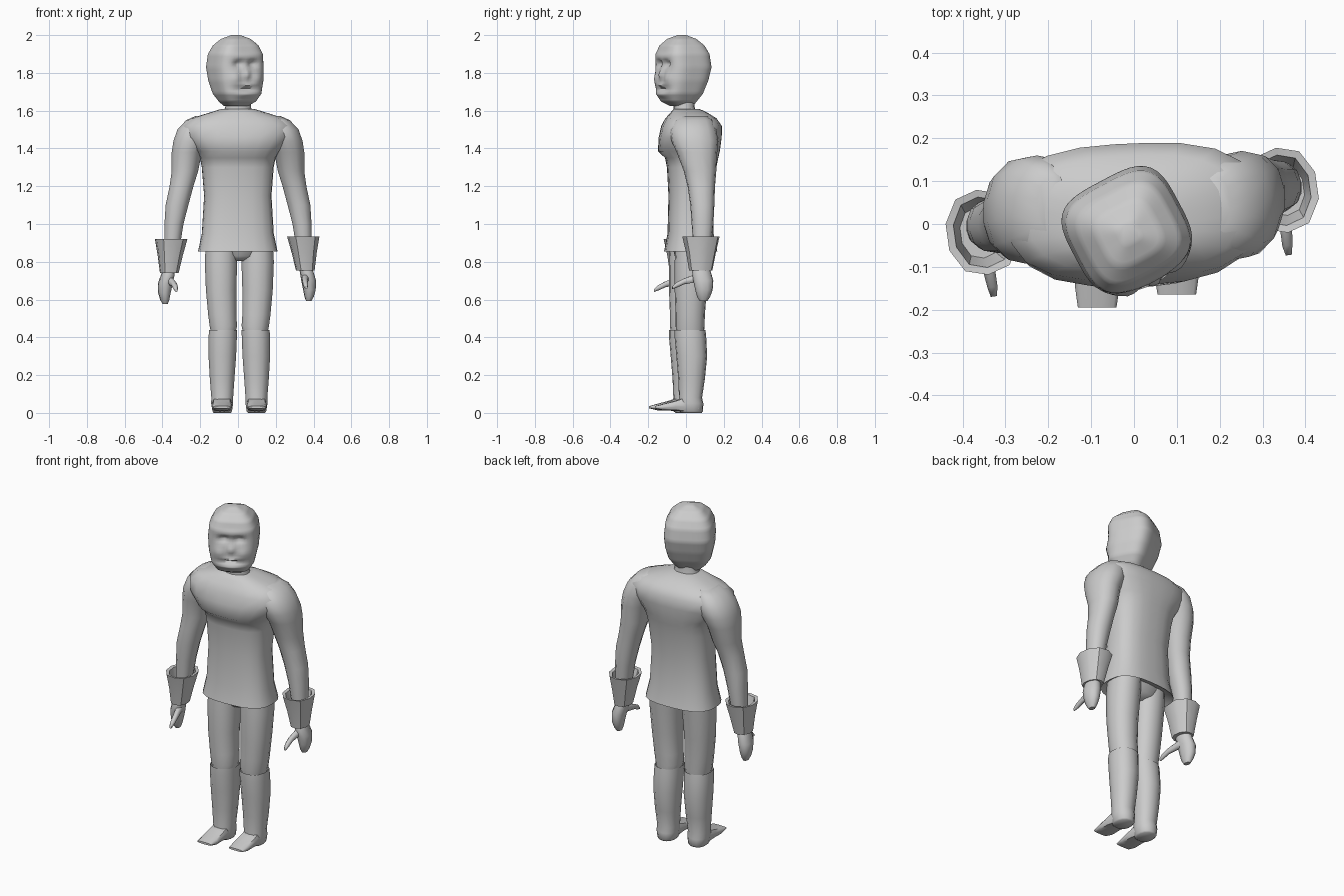
import bpy, bmesh, math
from mathutils import Matrix, Vector

TWIST = Matrix.Rotation(math.radians(8), 4, 'Z')      # hands turn with the pose
LEAN = Matrix.Rotation(math.radians(2.5), 4, 'Z')     # trunk turns only a little


def loft(name, rings, n=14, p=2.3, matrix=Matrix(), axis='z', angle=50, sculpt=None):
    """Skin through rings (station, a0, a1, b0, b1); p sets how square they are."""
    bm = bmesh.new()
    loops = []
    for st, a0, a1, b0, b1 in rings:
        loop = []
        for i in range(n):
            t = 2 * math.pi * (i + 0.5) / n
            c, s = math.cos(t), math.sin(t)
            r = (abs(c) ** p + abs(s) ** p) ** (-1 / p)
            a = (a0 + a1) / 2 + (a1 - a0) / 2 * r * c
            b = (b0 + b1) / 2 + (b1 - b0) / 2 * r * s
            co = Vector((a, b, st)) if axis == 'z' else Vector((a, st, b))
            if sculpt:
                co = sculpt(co)
            loop.append(bm.verts.new(matrix @ co))
        loops.append(loop)
    for lo, hi in zip(loops, loops[1:]):
        for i in range(n):
            j = (i + 1) % n
            bm.faces.new((lo[i], lo[j], hi[j], hi[i]))
    bm.faces.new(loops[0])
    bm.faces.new(loops[-1])
    bmesh.ops.recalc_face_normals(bm, faces=bm.faces)
    me = bpy.data.meshes.new(name)
    bm.to_mesh(me)
    bm.free()
    ob = bpy.data.objects.new(name, me)
    bpy.context.collection.objects.link(ob)
    bpy.ops.object.select_all(action='DESELECT')
    ob.select_set(True)
    bpy.context.view_layer.objects.active = ob
    bpy.ops.object.shade_smooth_by_angle(angle=math.radians(angle))
    return ob


def sym(rows):
    return [(z, -w, w, f, b) for z, w, f, b in rows]


# Tunic with flared hem, chest bulging over the waist, wide sloping shoulders
loft("tunic", sym([
    (.88, .17, -.085, .13), (.855, .21, -.115, .165), (.95, .19, -.097, .145),
    (1.15, .178, -.092, .14), (1.3, .19, -.1, .16), (1.35, .2, -.11, .17),
    (1.385, .22, -.148, .178), (1.46, .285, -.143, .188), (1.52, .295, -.13, .188),
    (1.56, .245, -.108, .16), (1.585, .165, -.085, .12), (1.61, .085, -.065, .07)]),
    n=24, p=2.8, matrix=LEAN, angle=75)
loft("pelvis", sym([(.805, .03, -.035, .06), (.83, .13, -.06, .1), (.92, .175, -.08, .125)]),
     matrix=LEAN)
loft("neck", sym([(1.57, .085, -.07, .06), (1.62, .068, -.065, .045), (1.7, .07, -.08, .05)]),
     matrix=LEAN)

# Head: resampled profile with face features pushed in and out
profile = [(1.625, .06, -.06, .045), (1.65, .09, -.105, .06), (1.69, .116, -.126, .088),
           (1.76, .132, -.126, .116), (1.83, .137, -.122, .134), (1.9, .13, -.124, .124),
           (1.945, .108, -.108, .1), (1.98, .07, -.072, .062), (2.0, .02, -.025, .015)]
dense = []
for a, b in zip(profile, profile[1:]):
    dense += [tuple(u + (v - u) * k / 5 for u, v in zip(a, b)) for k in range(5)]
dense.append(profile[-1])
# x, z, width, height, push
bumps = [(.042, 1.848, .026, .016, .026), (.065, 1.77, .03, .03, -.012),
         (0, 1.79, .016, .024, -.02), (0, 1.885, .07, .014, -.008),
         (0, 1.713, .06, .008, .024), (0, 1.735, .045, .01, -.012),
         (0, 1.685, .05, .016, -.012)]


def face(co):
    if co.y < -.03:
        fade = min(1, (-.03 - co.y) / .05)
        for bx, bz, sx, sz, d in bumps:
            g = math.exp(-((abs(co.x) - bx) / sx) ** 2 - ((co.z - bz) / sz) ** 2)
            co.y += d * g * fade
    return co


HEAD = Matrix.Translation((-.014, -.018, 0)) @ Matrix.Rotation(math.radians(28), 4, 'Z')
loft("head", sym(dense), n=56, p=3.6, matrix=HEAD, angle=75, sculpt=face)

for side, s in (("left", -1), ("right", 1)):
    mirror = Matrix.Diagonal((s, 1, 1, 1))
    low = Matrix.Translation((0, 0, -.015 if s < 0 else 0)) @ TWIST @ mirror

    def swing(co, s=s):
        co.y += s * .045 * max(0, min(1, (1.5 - co.z) / .35))
        return co

    # Arm from shoulder to wrist, swung back on one side and forward on the other
    loft(side + "_arm", [
        (1.572, .15, .225, -.02, .11), (1.55, .14, .275, -.06, .14), (1.5, .13, .322, -.085, .16),
        (1.44, .16, .343, -.085, .163), (1.38, .19, .352, -.065, .15),
        (1.28, .21, .352, -.04, .132), (1.2, .235, .363, -.03, .115), (1.1, .262, .384, -.022, .105),
        (1.0, .288, .39, -.015, .1), (.85, .312, .392, -.005, .085)],
        matrix=mirror, sculpt=swing, angle=70)
    # Flared hollow gauntlet cuff
    loft(side + "_cuff", [
        (.755, .315, .412, -.035, .09), (.85, .292, .424, -.05, .11), (.935, .268, .438, -.07, .13),
        (.932, .285, .42, -.053, .113), (.84, .31, .405, -.03, .09)], n=10, matrix=low, angle=40)
    # Mitten hand and thumb
    loft(side + "_hand", [
        (.8, .34, .395, 0, .065), (.75, .335, .405, -.02, .08), (.7, .345, .422, -.015, .092),
        (.65, .355, .42, -.005, .088), (.615, .362, .41, .005, .075), (.592, .37, .398, .02, .06)],
        n=10, matrix=low)
    loft(side + "_thumb", [
        (.05, .345, .39, .68, .75), (0, .342, .378, .69, .735), (-.06, .335, .365, .68, .712),
        (-.1, .335, .36, .662, .692), (-.122, .34, .355, .655, .67)],
        n=8, axis='y', matrix=low)

    # Leg, boot and foot, staggered a little front to back
    leg = Matrix.Translation((.007, .015 * s, 0)) @ mirror
    loft(side + "_leg", [
        (.9, .012, .178, -.07, .122), (.8, .01, .184, -.075, .112), (.65, .015, .178, -.075, .095),
        (.52, .015, .166, -.07, .085), (.46, .011, .158, -.07, .083), (.42, .02, .15, -.065, .08)],
        matrix=leg)
    loft(side + "_boot", [
        (.43, .014, .158, -.07, .085), (.44, .011, .161, -.075, .088), (.4, .012, .164, -.075, .092),
        (.3, .016, .164, -.066, .097), (.18, .025, .157, -.056, .085), (.08, .032, .149, -.052, .07),
        (.05, .032, .15, -.055, .077), (.008, .038, .143, -.05, .075), (0, .045, .136, -.04, .068)],
        matrix=leg)
    loft(side + "_foot", [
        (.05, .045, .137, .002, .06), (-.02, .04, .142, .004, .085), (-.07, .04, .145, .012, .066),
        (-.13, .04, .145, .012, .05), (-.18, .048, .138, .024, .036)],
        n=12, p=4, axis='y', matrix=leg)
